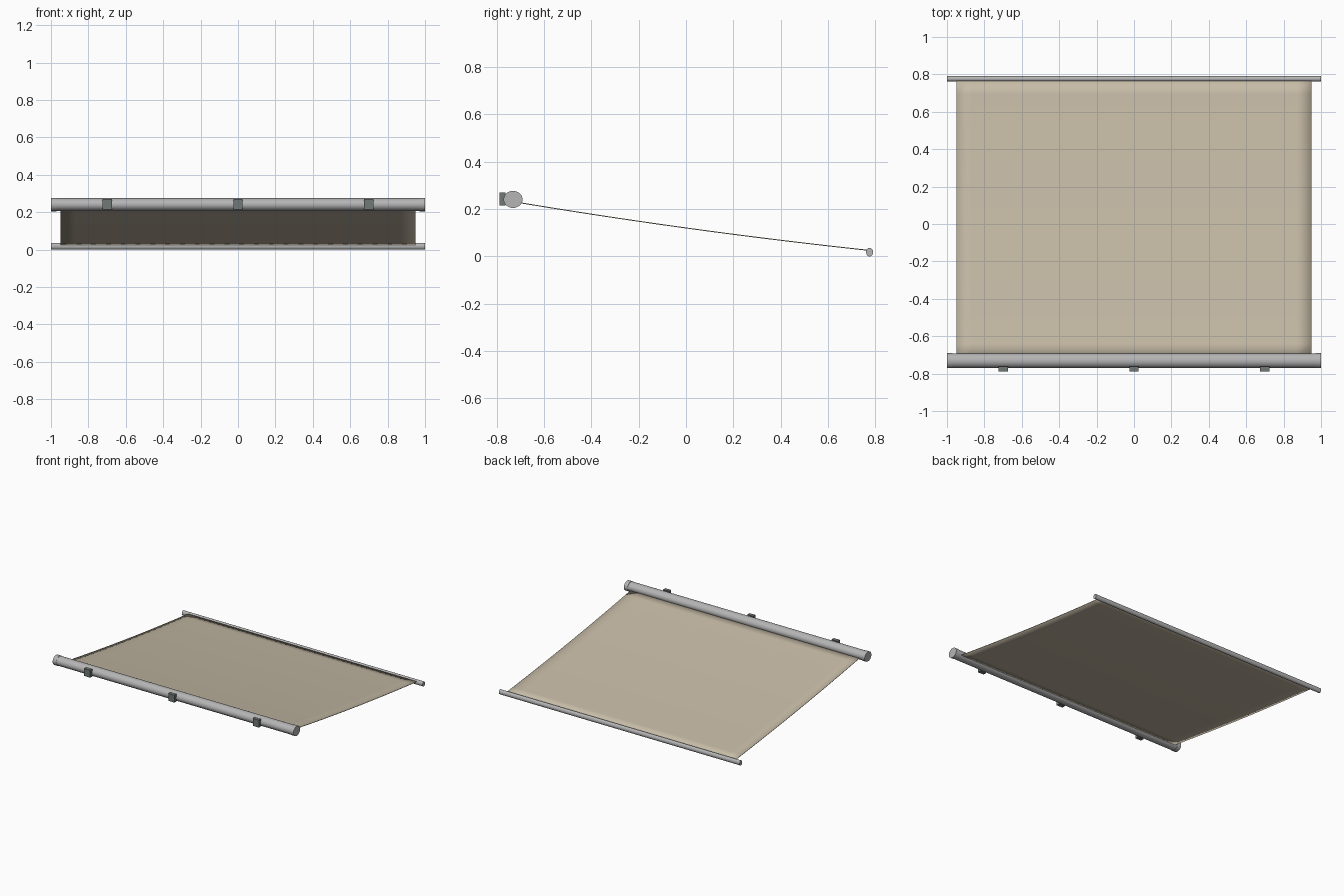
import bpy, bmesh, math

cube = bpy.data.objects.get("Cube")
if cube:
    bpy.data.objects.remove(cube)


def material(name, rgb):
    m = bpy.data.materials.new(name)
    m.use_nodes = True
    m.diffuse_color = (*rgb, 1)
    m.node_tree.nodes["Principled BSDF"].inputs["Base Color"].default_value = (*rgb, 1)
    return m


metal = material("grey_metal", (0.46, 0.46, 0.46))
dark = material("dark_bracket", (0.16, 0.19, 0.18))
cloth = material("beige_fabric", (0.57, 0.50, 0.385))


def finish(name, bm, mat, angle=None):
    me = bpy.data.meshes.new(name)
    bm.to_mesh(me)
    bm.free()
    ob = bpy.data.objects.new(name, me)
    bpy.context.collection.objects.link(ob)
    me.materials.append(mat)
    if angle:
        bpy.ops.object.select_all(action="DESELECT")
        ob.select_set(True)
        bpy.context.view_layer.objects.active = ob
        bpy.ops.object.shade_smooth_by_angle(angle=math.radians(angle))
    return ob


def bar(name, x0, x1, y, z, ry, rz):
    """Closed oval bar lying along x."""
    bm = bmesh.new()
    bmesh.ops.create_cone(bm, cap_ends=True, segments=32, radius1=1, radius2=1, depth=1)
    for v in bm.verts:
        a, b, t = v.co
        v.co = ((x0 + x1) / 2 + t * (x1 - x0), y + b * ry, z + a * rz)
    bmesh.ops.recalc_face_normals(bm, faces=bm.faces)
    return finish(name, bm, metal, 40)


# Roller tube with end caps, and the slim pull bar
ROLL_Y, ROLL_Z = -0.731, 0.241
bar("roller_tube", -0.972, 0.972, ROLL_Y, ROLL_Z, 0.038, 0.034)
for side, s in (("left", 1), ("right", -1)):
    bar(side + "_end_cap", min(s, s * 0.97), max(s, s * 0.97), ROLL_Y, ROLL_Z, 0.04, 0.036)
bar("pull_bar", -1, 1, 0.776, 0.018, 0.015, 0.018)

# Wall brackets
for name, x in (("right", -0.7), ("middle", 0), ("left", 0.7)):
    bm = bmesh.new()
    bmesh.ops.create_cube(bm, size=1)
    for v in bm.verts:
        v.co = (x + v.co.x * 0.05, -0.776 + v.co.y * 0.026, 0.243 + v.co.z * 0.056)
    finish(name + "_bracket", bm, dark)

# Sagging fabric sheet, smooth shaded around its thin edge
bm = bmesh.new()
bmesh.ops.create_grid(bm, x_segments=24, y_segments=20, size=1)
for v in bm.verts:
    t = (v.co.y + 1) / 2
    v.co = (v.co.x * 0.95, -0.715 + t * 1.485,
            0.229 - 0.203 * t - 0.044 * t * (1 - t))
fabric = finish("fabric", bm, cloth)
solid = fabric.modifiers.new("thickness", "SOLIDIFY")
solid.thickness = 0.004
solid.offset = 0
for p in fabric.data.polygons:
    p.use_smooth = True
